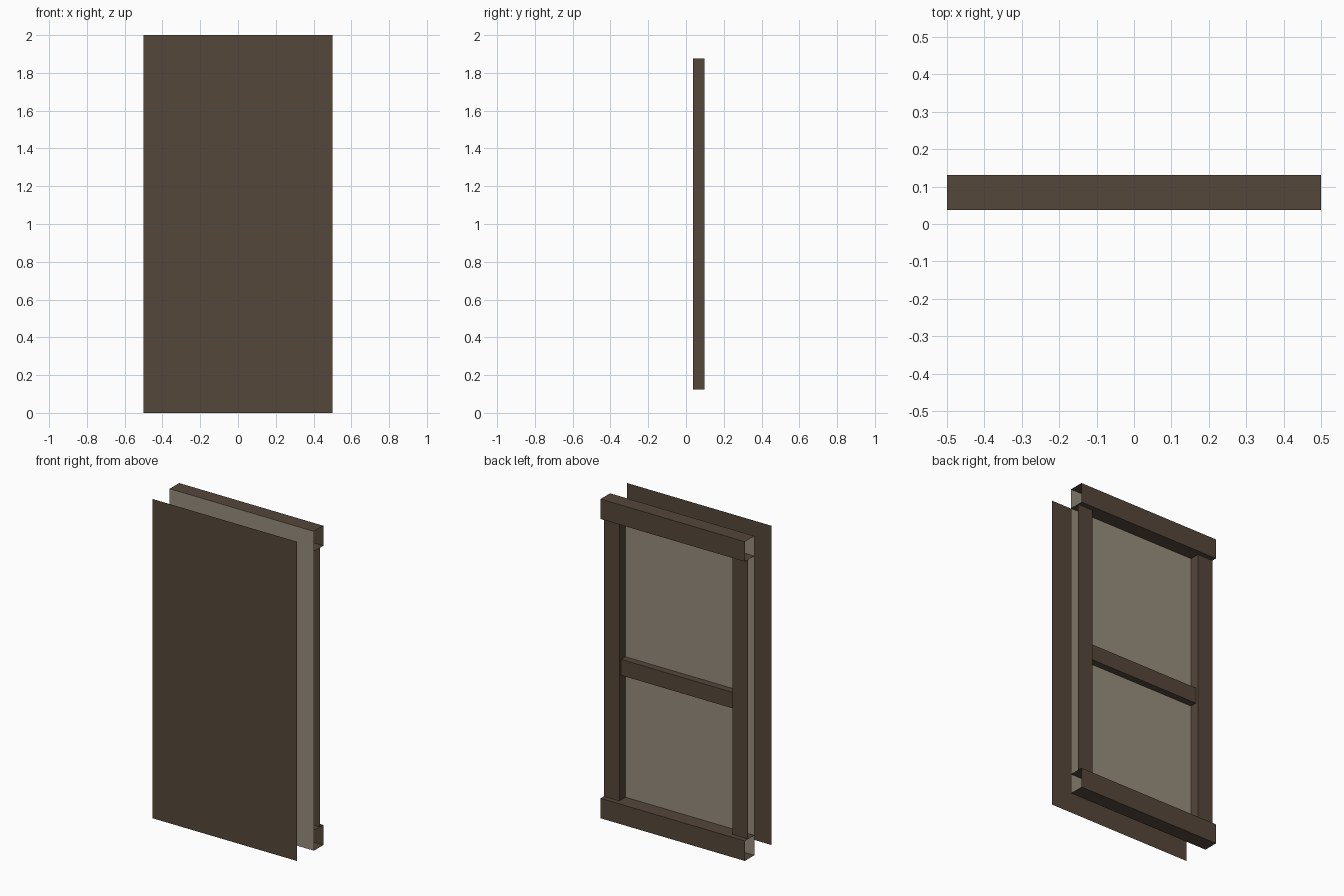
import bpy
from mathutils import Vector

cube = bpy.data.objects.get("Cube")
if cube:
    bpy.data.objects.remove(cube, do_unlink=True)


def make_material(name, rgb):
    mat = bpy.data.materials.new(name)
    mat.use_nodes = True
    color = (*rgb, 1.0)
    mat.diffuse_color = color
    mat.node_tree.nodes["Principled BSDF"].inputs["Base Color"].default_value = color
    return mat


brown = make_material("dark brown wood", (0.090, 0.063, 0.043))
beige = make_material("grey beige panel", (0.310, 0.265, 0.200))


def sweep(name, profile, along, mat):
    """Sweep an open profile along a vector into a thin folded sheet."""
    start = [Vector(p) for p in profile]
    end = [p + Vector(along) for p in start]
    n = len(start)
    faces = [(i, i + 1, n + i + 1, n + i) for i in range(n - 1)]
    mesh = bpy.data.meshes.new(name)
    mesh.from_pydata(start + end, [], faces)
    mesh.materials.append(mat)
    obj = bpy.data.objects.new(name, mesh)
    bpy.context.collection.objects.link(obj)
    return obj


HALF, HEIGHT = 0.5, 2.0
FRONT, PANEL = -0.131, 0.0375
RAIL_Y, STILE_Y, BAR_Y = 0.131, 0.099, 0.081
RAIL_H = 0.125
INNER = 0.393


def channel(name, half, depth, low, high):
    """Horizontal rail with open ends, standing out behind the panel."""
    profile = [(half, PANEL, low), (half, depth, low),
               (half, depth, high), (half, PANEL, high)]
    return sweep(name, profile, (-2 * half, 0, 0), brown)


# Thin front sheet and the separate panel behind it
sweep("front_sheet", [(-HALF, FRONT, 0), (HALF, FRONT, 0)], (0, 0, HEIGHT), brown)
sweep("back_panel", [(HALF, PANEL, 0), (-HALF, PANEL, 0)], (0, 0, HEIGHT), beige)

# Horizontal rails on the back
channel("top_rail", HALF, RAIL_Y, HEIGHT - RAIL_H, HEIGHT)
channel("bottom_rail", HALF, RAIL_Y, 0, RAIL_H)
channel("middle_bar", INNER, BAR_Y, 0.905, 1.005)

# Upright stiles, open on their outer sides
for name, side in (("left_stile", 1), ("right_stile", -1)):
    profile = [(side * HALF, STILE_Y, RAIL_H), (side * INNER, STILE_Y, RAIL_H),
               (side * INNER, PANEL, RAIL_H)]
    if side < 0:
        profile.reverse()
    sweep(name, profile, (0, 0, HEIGHT - 2 * RAIL_H), brown)
